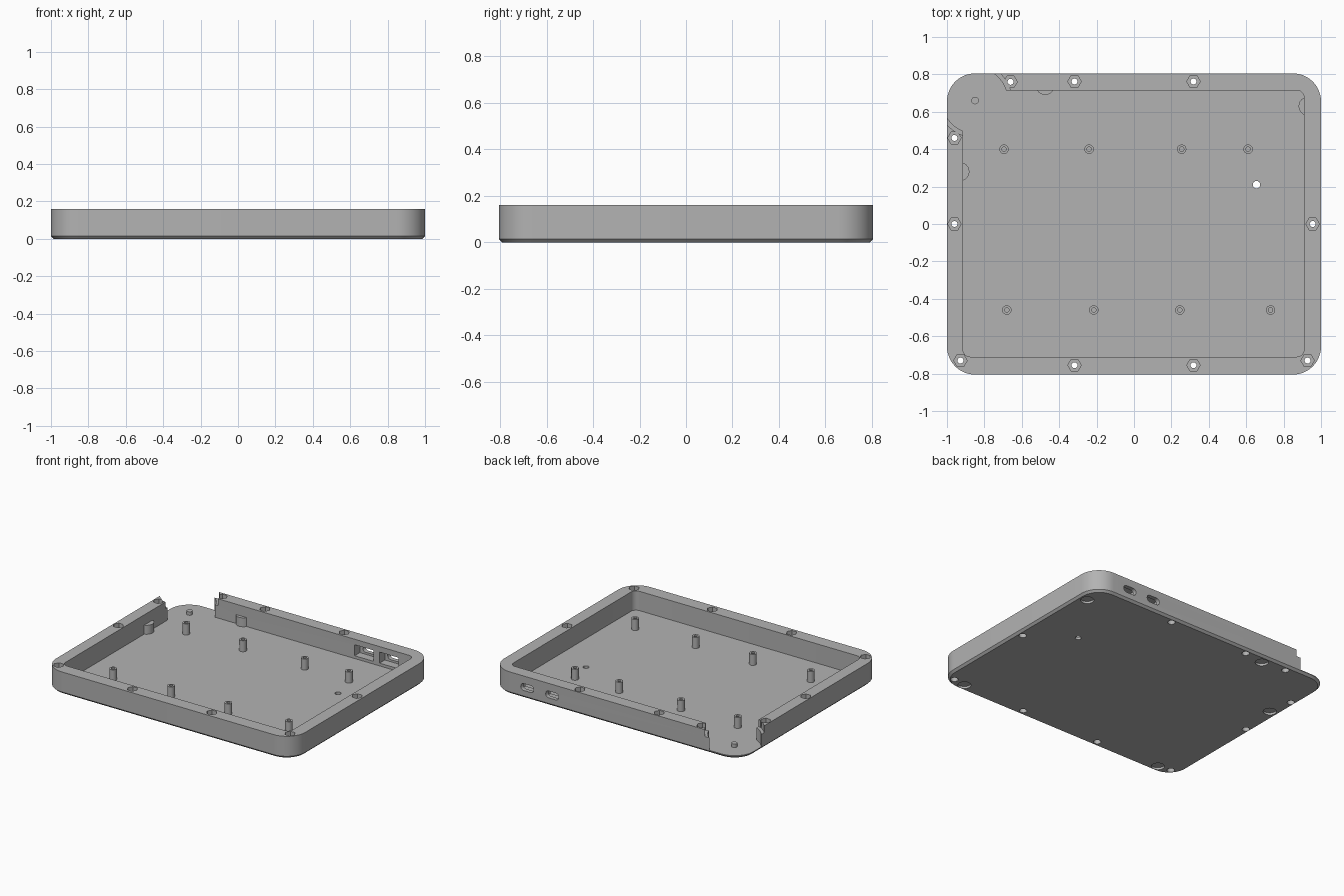
import bpy, bmesh, math

cube = bpy.data.objects.get("Cube")
if cube:
    bpy.data.objects.remove(cube)

grey = bpy.data.materials.new("matte_grey")
grey.use_nodes = True
grey.diffuse_color = (0.45, 0.45, 0.45, 1)
grey.node_tree.nodes["Principled BSDF"].inputs["Base Color"].default_value = (0.45, 0.45, 0.45, 1)

HEIGHT, FLOOR = 0.16, 0.02


def make_object(name, bm):
    bmesh.ops.recalc_face_normals(bm, faces=bm.faces)
    mesh = bpy.data.meshes.new(name)
    bm.to_mesh(mesh)
    bm.free()
    mesh.materials.append(grey)
    ob = bpy.data.objects.new(name, mesh)
    bpy.context.collection.objects.link(ob)
    return ob


def rounded_rect(x0, x1, y0, y1, r, steps=12):
    corners = ((x1 - r, y1 - r), (x0 + r, y1 - r), (x0 + r, y0 + r), (x1 - r, y0 + r))
    pts = []
    for q, (cx, cy) in enumerate(corners):
        for i in range(steps + 1):
            a = (q + i / steps) * math.pi / 2
            pts.append((cx + r * math.cos(a), cy + r * math.sin(a)))
    return pts


def loft(name, rings):
    """Closed solid through a stack of (outline, z) rings."""
    bm = bmesh.new()
    loops = [[bm.verts.new((x, y, z)) for x, y in pts] for pts, z in rings]
    n = len(loops[0])
    for a, b in zip(loops, loops[1:]):
        for i in range(n):
            j = (i + 1) % n
            bm.faces.new((a[i], a[j], b[j], b[i]))
    bm.faces.new(loops[0])
    bm.faces.new(loops[-1])
    return make_object(name, bm)


def cylinder(name, x, y, r, z0, z1, sides=24):
    ring = [(x + r * math.cos(math.tau * i / sides), y + r * math.sin(math.tau * i / sides))
            for i in range(sides)]
    return loft(name, [(ring, z0), (ring, z1)])


def combine(target, tool, operation="DIFFERENCE"):
    tool.hide_render = True
    mod = target.modifiers.new("cut", "BOOLEAN")
    mod.operation, mod.object, mod.solver = operation, tool, "EXACT"
    bpy.context.view_layer.objects.active = target
    bpy.ops.object.modifier_apply(modifier=mod.name)
    bpy.data.objects.remove(tool)


# Tray body: rounded block with a small chamfer underneath, hollowed from above
e = 0.015
outer = rounded_rect(-1, 1, -0.805, 0.805, 0.15)
under = rounded_rect(-1 + e, 1 - e, -0.805 + e, 0.805 - e, 0.15 - e)
tray = loft("tray_body", [(under, 0), (outer, e), (outer, HEIGHT)])
inner = rounded_rect(-0.915, 0.91, -0.71, 0.715, 0.04, 6)
combine(tray, loft("cavity", [(inner, FLOOR), (inner, 0.3)]))

# Magnet pillars bulging from the walls, with pockets open underneath
pillars = [(0.93, 0.63), (-0.93, 0.28), (-0.475, 0.74)]
for x, y in pillars:
    combine(tray, cylinder("pillar", x, y, 0.05, 0.01, 0.085), "UNION")
for x, y in pillars + [(0.83, -0.745), (-0.83, -0.745)]:
    combine(tray, cylinder("pocket", x, y, 0.044, -0.1, 0.016))

# Open back corner with a stepped wall end
CORNER = (-0.85, 0.66)
combine(tray, cylinder("corner_cut", *CORNER, 0.175, FLOOR, 0.3, 64))
combine(tray, cylinder("corner_step", *CORNER, 0.197, 0.11, 0.3, 64))

# Screw holes through the rim: hexagonal nut seat above, round head seat below
screws = [(-0.96, 0.46), (-0.96, 0), (0.955, 0), (-0.66, 0.76)]
screws += [(s * 0.318, y) for s in (-1, 1) for y in (-0.755, 0.762)]
screws += [(s * 0.928, -0.73) for s in (-1, 1)]
for x, y in screws:
    combine(tray, cylinder("nut_seat", x, y, 0.036, 0.11, 0.3, 6))
    combine(tray, cylinder("head_seat", x, y, 0.025, -0.1, 0.05))
    combine(tray, cylinder("bore", x, y, 0.016, -0.1, 0.3, 16))

# Small hole in the floor
combine(tray, cylinder("floor_hole", 0.655, 0.21, 0.02, -0.1, 0.1))


# Port slots in the back wall with wider recesses inside
def back_slot(x, z, w, h, r, y0, y1):
    ob = loft("slot", [(rounded_rect(-w, w, -h, h, r, 6), -y1), (rounded_rect(-w, w, -h, h, r, 6), -y0)])
    ob.rotation_euler.x = math.pi / 2
    ob.location = (x, 0, z)
    bpy.context.view_layer.update()
    return ob


for x in (0.51, 0.71):
    combine(tray, back_slot(x, 0.08, 0.075, 0.04, 0.003, 0.6, 0.775))
    combine(tray, back_slot(x, 0.08, 0.052, 0.025, 0.024, 0.6, 0.9))

# Board standoffs with screw pilot holes
rows = {0.4: (-0.695, -0.24, 0.255, 0.61), -0.46: (-0.68, -0.215, 0.245, 0.73)}
parts = [tray]
for y, xs in rows.items():
    for x in xs:
        post = cylinder("standoff", x, y, 0.025, FLOOR - 0.005, 0.10)
        combine(post, cylinder("pilot", x, y, 0.012, 0.04, 0.2, 16))
        parts.append(post)

# Locating peg in the open corner
parts.append(cylinder("corner_peg", *CORNER, 0.02, FLOOR - 0.005, 0.045))

bpy.ops.object.select_all(action="DESELECT")
for ob in parts:
    ob.select_set(True)
bpy.context.view_layer.objects.active = tray
bpy.ops.object.shade_smooth_by_angle(angle=math.radians(30))
